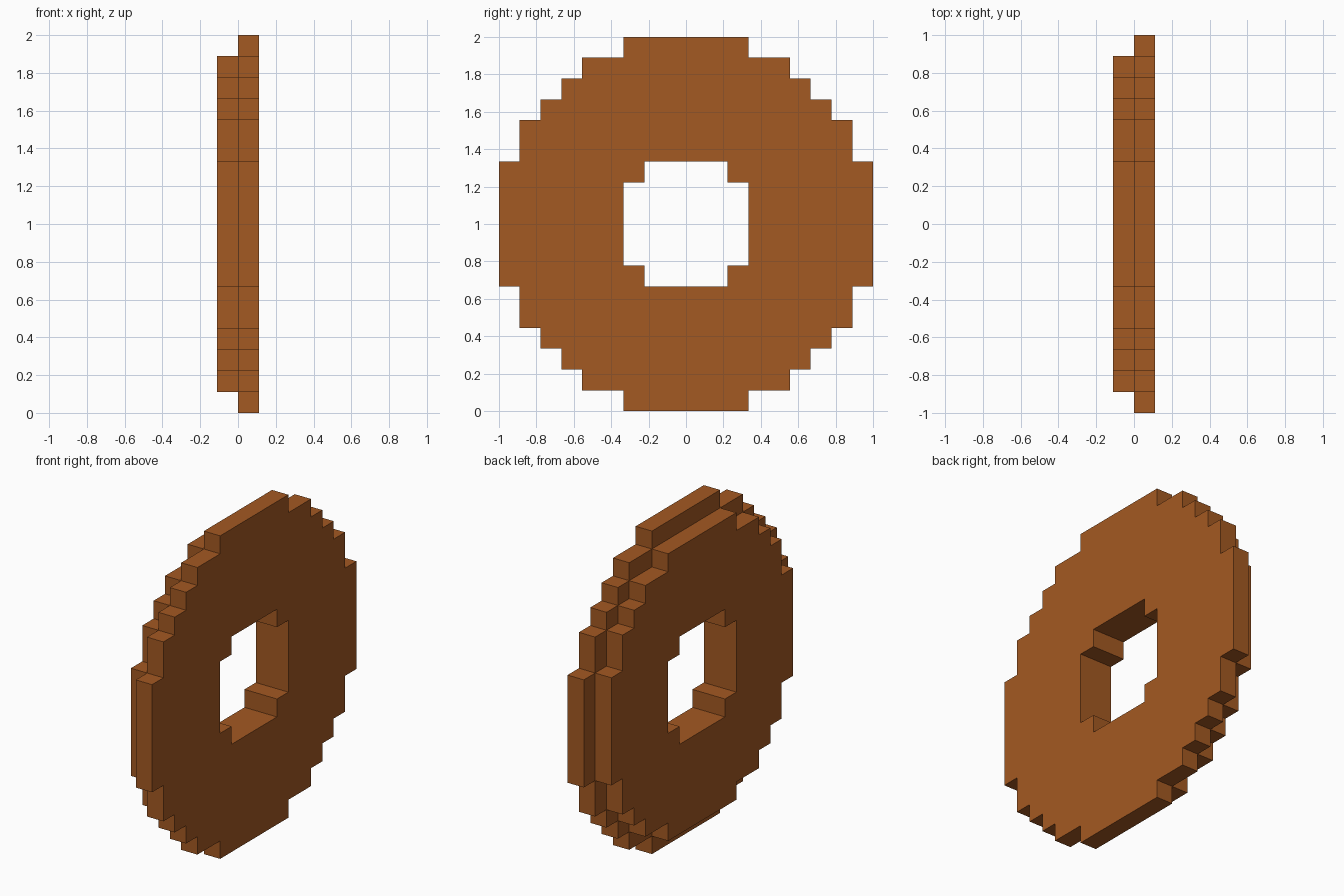
import bpy
import bmesh

cube = bpy.data.objects.get("Cube")
if cube:
    bpy.data.objects.remove(cube, do_unlink=True)

CELL = 1 / 9  # size of one block

# Single flat brown
brown = bpy.data.materials.new("warm_brown")
brown.use_nodes = True
colour = (0.37, 0.1, 0.016, 1)
brown.diffuse_color = colour
brown.node_tree.nodes["Principled BSDF"].inputs["Base Color"].default_value = colour


def stepped_loop(corners):
    """Closed staircase outline: one quarter of outer corners, turned four times."""
    quarter = []
    for i, (y, z) in enumerate(corners):
        quarter.append((y, z))
        if i + 1 < len(corners):
            quarter.append((corners[i + 1][0], z))
    loop = []
    for _ in range(4):
        loop += quarter
        quarter = [(-z, y) for y, z in quarter]
    return loop


def stepped_ring(name, rim, hole, x):
    """One block thick ring, starting at x."""
    bm = bmesh.new()
    for corners in (rim, hole):
        verts = [bm.verts.new((x, y * CELL, 1 + z * CELL))
                 for y, z in stepped_loop(corners)]
        for a, b in zip(verts, verts[1:] + verts[:1]):
            bm.edges.new((a, b))
    bmesh.ops.triangle_fill(bm, use_beauty=True, use_dissolve=False,
                            edges=bm.edges[:], normal=(1, 0, 0))
    result = bmesh.ops.extrude_face_region(bm, geom=bm.faces[:])
    moved = [v for v in result["geom"] if isinstance(v, bmesh.types.BMVert)]
    bmesh.ops.translate(bm, verts=moved, vec=(CELL, 0, 0))
    bmesh.ops.recalc_face_normals(bm, faces=bm.faces[:])
    mesh = bpy.data.meshes.new(name)
    bm.to_mesh(mesh)
    bm.free()
    mesh.materials.append(brown)
    obj = bpy.data.objects.new(name, mesh)
    bpy.context.collection.objects.link(obj)
    return obj


# Quarter outlines in blocks from the centre
hole = [(3, 2), (2, 3)]
large_rim = [(9, 3), (8, 5), (7, 6), (6, 7), (5, 8), (3, 9)]
small_rim = [(8, 3), (7, 5), (6, 6), (5, 7), (3, 8)]

# Large ring on the left side, smaller ring against its right face
stepped_ring("large_ring", large_rim, hole, 0)
stepped_ring("small_ring", small_rim, hole, -CELL)
